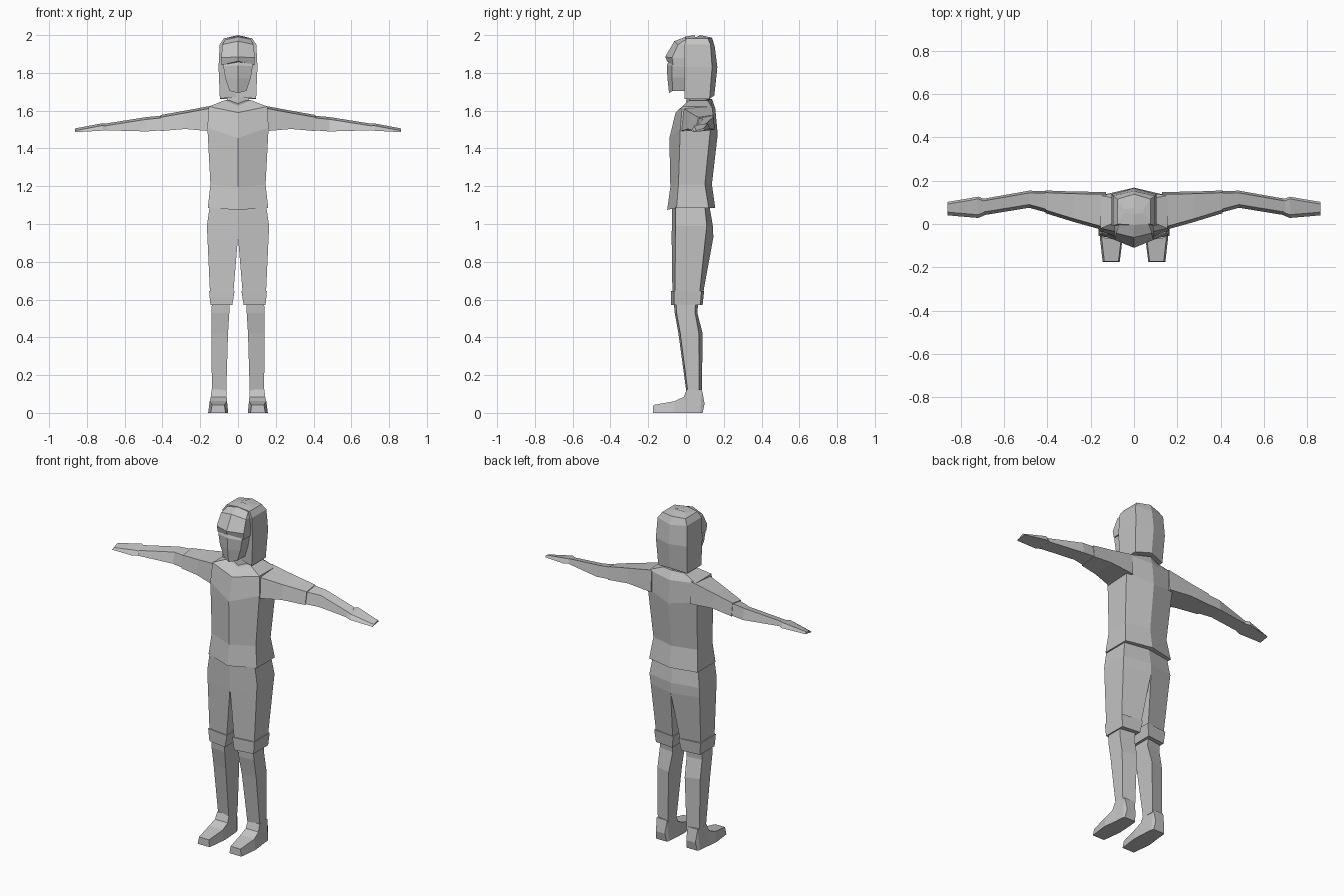
import bpy, bmesh

GREY = bpy.data.materials.new("plain grey")
GREY.diffuse_color = (0.55, 0.55, 0.55, 1)


def loft(name, rings, mirror=False):
    """Skin a stack of cross-sections, cap both ends, mirror across x if asked."""
    bm = bmesh.new()
    loops = [[bm.verts.new(p) for p in ring] for ring in rings]
    n = len(loops[0])
    for a, b in zip(loops, loops[1:]):
        for i in range(n):
            j = (i + 1) % n
            bm.faces.new((a[i], a[j], b[j], b[i]))
    bm.faces.new(loops[0])
    bm.faces.new(loops[-1])
    bmesh.ops.recalc_face_normals(bm, faces=bm.faces)
    me = bpy.data.meshes.new(name)
    bm.to_mesh(me)
    bm.free()
    me.materials.append(GREY)
    ob = bpy.data.objects.new(name, me)
    bpy.context.collection.objects.link(ob)
    if mirror:
        ob.modifiers.new("mirror", 'MIRROR').use_axis[0] = True
    return ob


def hexa(zf, zs, zb, x, f, sf, sb, b):
    """Symmetric six-sided section: front point, two side edges, back point."""
    return [(0, f, zf), (x, sf, zs), (x, sb, zs),
            (0, b, zb), (-x, sb, zs), (-x, sf, zs)]


def quad(z, xi, xo, f, fo, bo, b):
    """Leg section: inner front, outer front, outer back, inner back."""
    return [(xi, f, z), (xo, fo, z), (xo, bo, z), (xi, b, z)]


def arm_ring(x, f, b, lo, hi):
    """Arm section, slightly wider at the bottom front."""
    return [(x, f, lo), (x, b, lo + 0.01), (x, b - 0.01, hi), (x, f + 0.015, hi - 0.012)]


# shirt
loft("shirt", [
    hexa(1.075, 1.085, 1.085, 0.160, -0.100, -0.050, 0.120, 0.155),
    hexa(1.195, 1.210, 1.210, 0.146, -0.083, -0.040, 0.100, 0.137),
    hexa(1.455, 1.510, 1.475, 0.162, -0.088, -0.030, 0.130, 0.168),
    hexa(1.590, 1.622, 1.610, 0.155, -0.055, -0.020, 0.132, 0.155),
    hexa(1.627, 1.655, 1.662, 0.070, -0.005, 0.015, 0.115, 0.138)])

# arms, sleeves and hands
loft("sleeve", [
    arm_ring(0.13, -0.032, 0.148, 1.490, 1.628),
    arm_ring(0.28, 0.010, 0.150, 1.503, 1.600),
    arm_ring(0.41, 0.050, 0.155, 1.492, 1.577)], True)
loft("forearm", [
    arm_ring(0.40, 0.052, 0.152, 1.496, 1.574),
    arm_ring(0.485, 0.075, 0.154, 1.490, 1.566),
    arm_ring(0.70, 0.040, 0.116, 1.496, 1.532)], True)
loft("hand", [
    arm_ring(0.69, 0.040, 0.114, 1.498, 1.530),
    arm_ring(0.72, 0.028, 0.126, 1.494, 1.533),
    arm_ring(0.862, 0.040, 0.102, 1.486, 1.506)], True)

# shorts with turned-up cuffs
loft("shorts", [
    quad(1.09, 0.0, 0.150, -0.075, -0.055, 0.100, 0.125),
    quad(0.99, 0.0, 0.165, -0.075, -0.055, 0.110, 0.142),
    quad(0.93, 0.0, 0.162, -0.076, -0.056, 0.103, 0.145),
    quad(0.63, 0.025, 0.148, -0.072, -0.058, 0.072, 0.090)], True)
loft("cuff", [
    quad(0.645, 0.018, 0.153, -0.080, -0.064, 0.082, 0.096),
    quad(0.572, 0.030, 0.146, -0.080, -0.062, 0.076, 0.088)], True)

# lower legs
loft("lower_leg", [
    quad(0.60, 0.046, 0.138, -0.066, -0.052, 0.050, 0.066),
    quad(0.53, 0.046, 0.140, -0.060, -0.050, 0.048, 0.060),
    quad(0.42, 0.053, 0.141, -0.040, -0.030, 0.068, 0.088),
    quad(0.11, 0.062, 0.138, 0.002, 0.010, 0.070, 0.084)], True)


def foot_ring(y, xi, xo, top, yt):
    """Foot section across y; the top can lean by yt, and is narrower."""
    return [(xi, y, 0), (xo, y, 0), (xo - 0.008, yt, top), (xi + 0.006, yt, top)]


# feet
loft("foot", [
    foot_ring(-0.175, 0.066, 0.145, 0.042, -0.173),
    foot_ring(-0.060, 0.052, 0.158, 0.062, -0.060),
    foot_ring(-0.005, 0.054, 0.152, 0.085, -0.012),
    foot_ring(0.020, 0.056, 0.148, 0.125, 0.004),
    foot_ring(0.075, 0.060, 0.144, 0.125, 0.084),
    foot_ring(0.088, 0.066, 0.138, 0.050, 0.098)], True)

# neck
loft("neck", [
    hexa(1.60, 1.60, 1.60, 0.062, 0.000, 0.015, 0.110, 0.130),
    hexa(1.75, 1.75, 1.75, 0.052, 0.010, 0.025, 0.100, 0.120)])

# face
loft("face", [
    hexa(1.693, 1.705, 1.735, 0.045, -0.090, -0.070, 0.020, 0.030),
    hexa(1.770, 1.775, 1.780, 0.068, -0.098, -0.074, 0.030, 0.040),
    hexa(1.840, 1.835, 1.835, 0.078, -0.102, -0.074, 0.030, 0.040),
    hexa(1.880, 1.880, 1.880, 0.078, -0.080, -0.065, 0.030, 0.040)])

# hair
loft("hair", [
    hexa(1.675, 1.663, 1.680, 0.096, 0.010, -0.008, 0.125, 0.150),
    hexa(1.830, 1.830, 1.830, 0.103, 0.010, -0.008, 0.138, 0.166),
    hexa(1.940, 1.950, 1.940, 0.097, 0.000, -0.008, 0.130, 0.152),
    hexa(1.992, 1.982, 1.986, 0.076, -0.005, 0.000, 0.115, 0.138),
    hexa(2.000, 1.988, 2.000, 0.045, 0.045, 0.050, 0.068, 0.075)])
loft("fringe", [
    hexa(1.862, 1.842, 1.842, 0.086, -0.100, -0.068, 0.010, 0.010),
    hexa(1.885, 1.880, 1.880, 0.089, -0.110, -0.074, 0.010, 0.010),
    hexa(1.968, 1.950, 1.950, 0.082, -0.062, -0.042, 0.020, 0.020),
    hexa(1.992, 1.980, 1.984, 0.066, 0.000, 0.005, 0.030, 0.035)])
